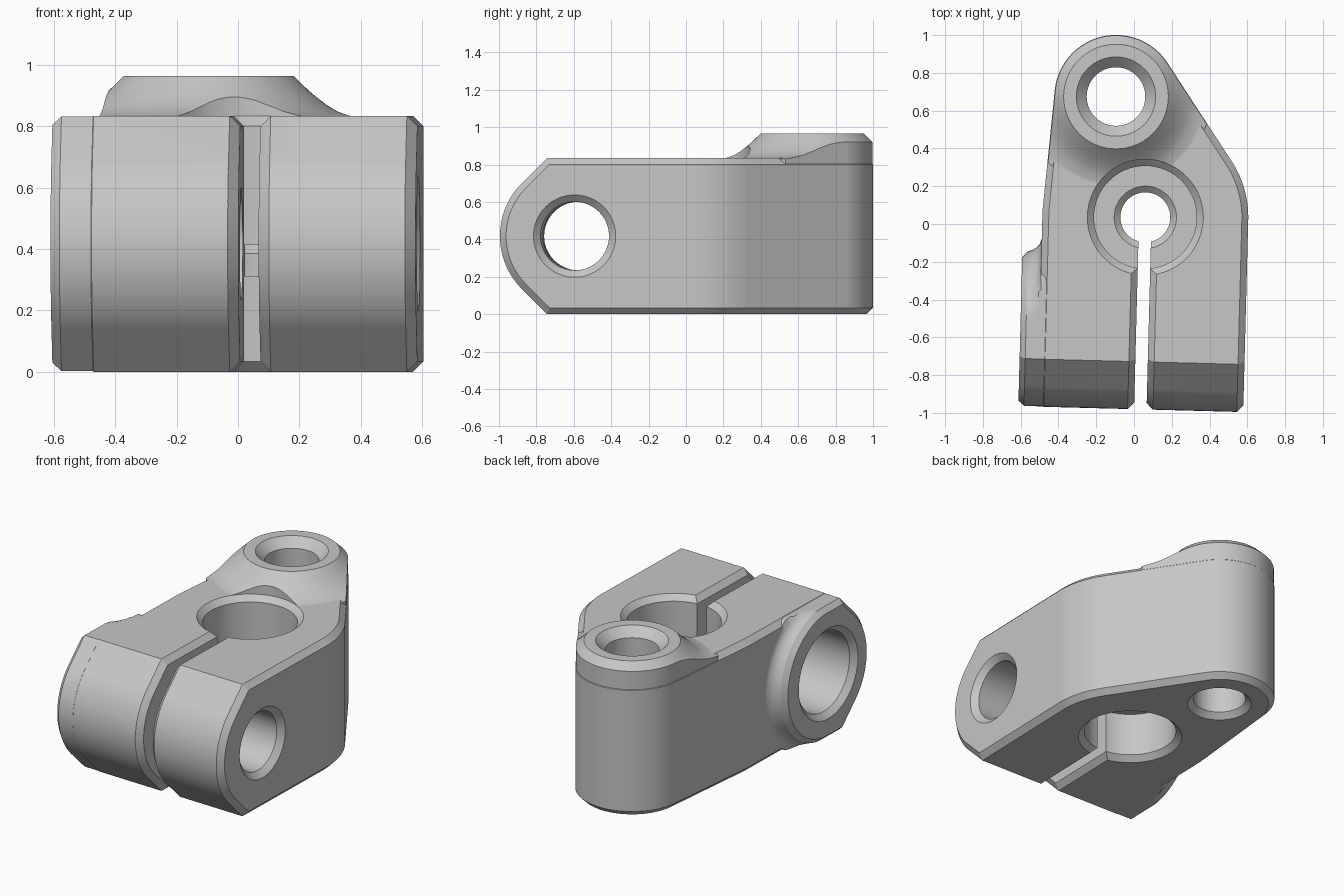
import bpy, bmesh, math
from mathutils import Matrix, Vector

cube = bpy.data.objects.get("Cube")
if cube:
    bpy.data.objects.remove(cube, do_unlink=True)

# Main dimensions
H, C = 0.835, 0.034               # body height, edge chamfer
BX, BY, BR = 0.059, 0.037, 0.545  # clamp bore axis and wall radius
PX, PY, PR = -0.113, 0.672, 0.326 # boss axis and wall radius
FY, FZ, FR = -0.58, H / 2, 0.40   # cross hole axis and nose radius
SLOT = 0.033                      # half width of the slot
PAD = -0.587                      # outer face of the side pad

steel = bpy.data.materials.new("plain grey")
steel.use_nodes = True
grey = (0.57, 0.57, 0.57, 1.0)
steel.diffuse_color = grey
for node in steel.node_tree.nodes:
    if node.type == 'BSDF_PRINCIPLED':
        node.inputs["Base Color"].default_value = grey


def finish(name, bm):
    if bm.calc_volume(signed=True) < 0:
        bmesh.ops.reverse_faces(bm, faces=bm.faces[:])
    mesh = bpy.data.meshes.new(name)
    bm.to_mesh(mesh)
    bm.free()
    mesh.materials.append(steel)
    ob = bpy.data.objects.new(name, mesh)
    bpy.context.scene.collection.objects.link(ob)
    return ob


def block(name, low, high, planes=()):
    """Box trimmed by (normal, distance) planes."""
    low, high = Vector(low), Vector(high)
    bm = bmesh.new()
    bmesh.ops.create_cube(bm, size=1, matrix=Matrix.Translation((low + high) / 2)
                          @ Matrix.Diagonal((*(high - low), 1)))
    for normal, dist in planes:
        normal = Vector(normal)
        dist /= normal.length
        normal.normalize()
        bmesh.ops.bisect_plane(bm, geom=bm.verts[:] + bm.edges[:] + bm.faces[:], dist=1e-5,
                               plane_co=normal * dist, plane_no=normal, clear_outer=True)
        rim = [e for e in bm.edges if e.is_boundary]
        if rim:
            for face in bmesh.ops.edgeloop_fill(bm, edges=rim)['faces']:
                face.normal_update()
                if face.normal.dot(normal) < 0:
                    face.normal_flip()
    return finish(name, bm)


def loft(name, rings):
    bm = bmesh.new()
    loops = [[bm.verts.new(p) for p in ring] for ring in rings]
    for a, b in zip(loops, loops[1:]):
        n = len(a)
        for k in range(n):
            bm.faces.new((a[k], a[(k + 1) % n], b[(k + 1) % n], b[k]))
    bm.faces.new(loops[0][::-1])
    bm.faces.new(loops[-1])
    return finish(name, bm)


def lathe(name, profile, centre, axis, steps=72):
    """Turn (radius, position) pairs round an axis."""
    bm = bmesh.new()
    axis, centre = Vector(axis), Vector(centre)
    verts = [bm.verts.new(centre + axis * t + Vector((0, 1, 0)) * r) for r, t in profile]
    edges = [bm.edges.new(pair) for pair in zip(verts, verts[1:])]
    bmesh.ops.spin(bm, geom=verts + edges, cent=centre, axis=axis,
                   angle=math.tau, steps=steps, use_merge=False)
    bmesh.ops.remove_doubles(bm, verts=bm.verts[:], dist=0.0001)
    bmesh.ops.recalc_face_normals(bm, faces=bm.faces[:])
    return finish(name, bm)


def combine(ob, other, operation):
    mod = ob.modifiers.new(operation.title(), 'BOOLEAN')
    mod.operation, mod.object, mod.solver = operation, other, 'EXACT'
    bpy.context.view_layer.update()
    graph = bpy.context.evaluated_depsgraph_get()
    mesh = bpy.data.meshes.new_from_object(ob.evaluated_get(graph))
    ob.modifiers.clear()
    ob.data = mesh
    bpy.data.objects.remove(other, do_unlink=True)


def side(inset, back):
    """Open side profile (y, z): top, round nose, bottom."""
    h, r = H / 2 - inset, FR - inset
    dy = h - r * math.sqrt(2)
    arc = [math.radians(135 + 90 * k / 20) for k in range(21)]
    nose = [(FY + r * math.cos(a), FZ + r * math.sin(a)) for a in arc]
    return ([(back, FZ + h), (FY + dy, FZ + h)] + nose
            + [(FY + dy, FZ - h), (back, FZ - h)])


# Outline planes: walls wrapped tightly round the two upright holes
lean = math.atan2(PY - BY, PX - BX)
spread = math.acos((BR - PR) / math.hypot(PX - BX, PY - BY))
walls = []
for a in [math.pi * k / 48 for k in range(49)] + [lean - spread, lean + spread]:
    c, s = math.cos(a), math.sin(a)
    walls.append((c, s, max(BX * c + BY * s + BR, PX * c + PY * s + PR)))

# Body: walls, rounded nose, then the chamfers of both
planes = [((c, s, 0), d) for c, s, d in walls]
nose = []
for k in range(21):
    a = math.radians(135 + 90 * k / 20)
    nose.append((math.cos(a), math.sin(a), FY * math.cos(a) + FZ * math.sin(a) + FR))
planes += [((0, c, s), d) for c, s, d in nose]
for c, s, d in walls:
    planes += [((c, s, 1), d + H - C), ((c, s, -1), d - C)]
for c, s, d in nose:
    planes += [((1, c, s), d + BX + BR - C), ((-1, c, s), d + BR - BX - C)]
body = block("clamp_body", (-1.5, -1.5, 0), (1.5, 1.5, H), planes)

# Raised boss with a flared foot, trimmed to the outline
boss = lathe("boss", [(0, .6), (.5, .6), (.5, .83), (.46, .838), (.42, .85), (.385, .87),
                      (.355, .893), (.325, .918), (.277, .965), (0, .965)],
             (PX, PY, 0), (0, 0, 1), 96)
combine(boss, block("boss_trim", (-1.5, -1.5, .5), (1.5, 1.5, 1.2),
                    [((c, s, 0), d - .003) for c, s, d in walls]), 'INTERSECT')
combine(body, boss, 'UNION')


# Side pad round the cross hole, flaring into the wall
def pad_ring(x, inset, r):
    h = H / 2 - inset
    arc = [math.radians(-90 + 180 * k / 48) for k in range(49)]
    back = [(FY + r * math.cos(a), FZ + max(-h, min(h, r * math.sin(a)))) for a in arc]
    return [(x, y, z) for y, z in side(inset, 0)[1:-1] + back]


combine(body, loft("side_pad", [pad_ring(*s) for s in (
    (PAD, .03, .39), (PAD + .03, .002, .42), (-.535, .002, .428), (-.512, .002, .442),
    (-.496, .002, .462), (-.484, .002, .495), (-.44, .002, .495))]), 'UNION')

# Clamp bore with an inner flange
combine(body, lathe("clamp_bore", [
    (0, -.1), (.307, -.1), (.307, 0), (.272, C), (.272, .31), (.132, .31), (.132, .385),
    (.165, .415), (.272, .415), (.272, H - C), (.307, H), (.307, 1.1), (0, 1.1)],
    (BX, BY, 0), (0, 0, 1)), 'DIFFERENCE')

# Boss hole
combine(body, lathe("boss_hole", [
    (0, -.1), (.19, -.1), (.19, 0), (.155, C), (.155, .91), (.21, .965), (.21, 1.1), (0, 1.1)],
    (PX, PY, 0), (0, 0, 1)), 'DIFFERENCE')

# Cross hole, wider on the pad side
combine(body, lathe("cross_hole", [
    (0, -1), (.285, -1), (.285, PAD), (.25, PAD + C), (.25, -.17), (.183, -.17),
    (.183, BX + BR - C), (.22, BX + BR), (.22, 1), (0, 1)],
    (0, FY, FZ), (1, 0, 0)), 'DIFFERENCE')

# Slot, then the chamfer along its edges
combine(body, block("slot", (BX - SLOT, -1.2, -.1), (BX + SLOT, BY, 1.1)), 'DIFFERENCE')
deep, rise = SLOT + C, 0.02
combine(body, loft("slot_chamfer", [
    [(BX, *a), (BX - deep - rise, *b), (BX + deep + rise, *b)]
    for a, b in zip(side(deep, -.1), side(-rise, -.1))]), 'DIFFERENCE')

# Slight turn, then smooth shading with crisp edges
body.data.transform(Matrix.Rotation(math.radians(-1.5), 4, 'Z'))
bpy.ops.object.select_all(action='DESELECT')
body.select_set(True)
bpy.context.view_layer.objects.active = body
bpy.ops.object.shade_smooth_by_angle(angle=math.radians(25))
weighted = body.modifiers.new("Weighted normals", 'WEIGHTED_NORMAL')
weighted.keep_sharp = True
